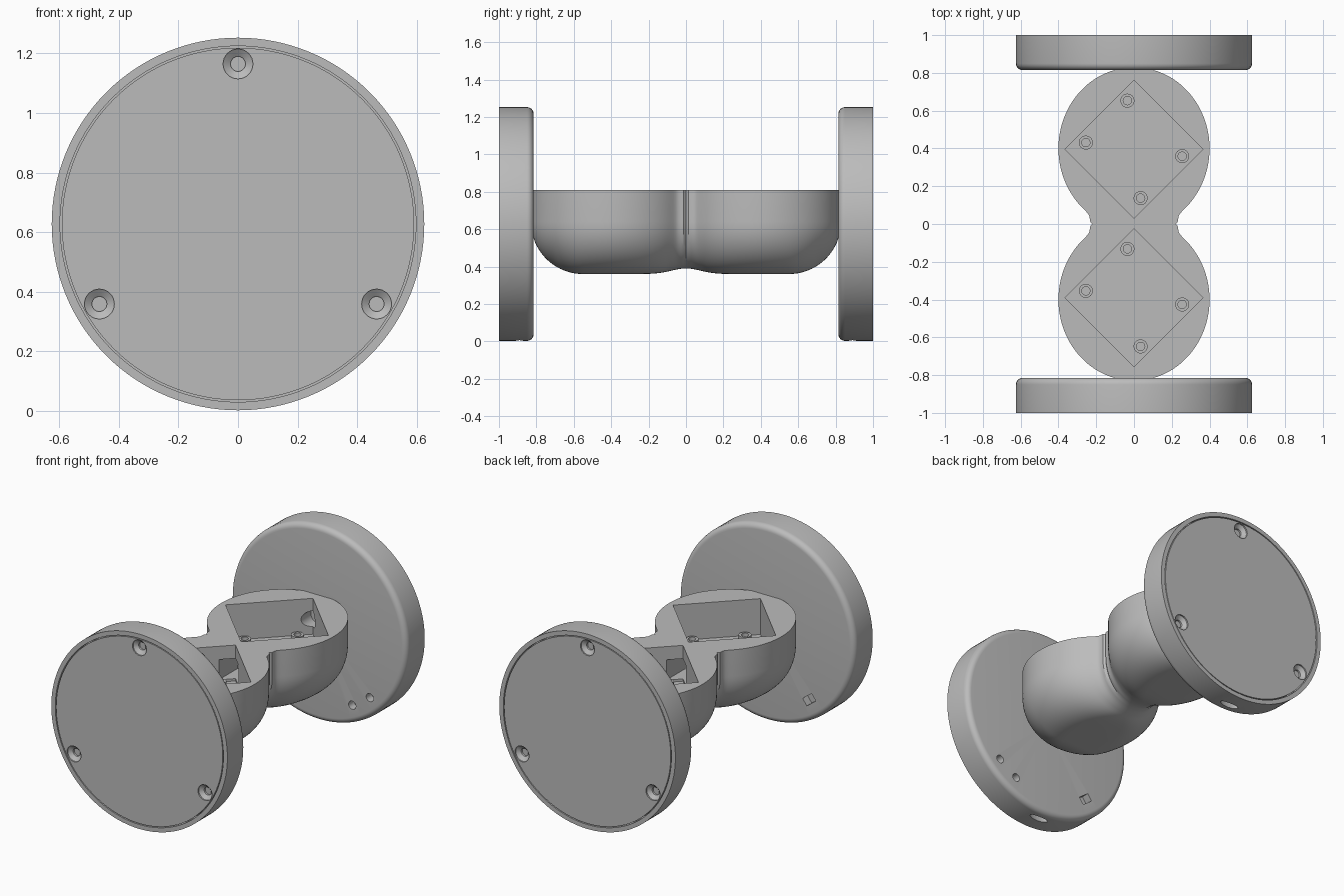
import bpy, bmesh
from math import sin, cos, pi, sqrt, exp, atan2, radians
from mathutils import Matrix, Vector

if "Cube" in bpy.data.objects:
    bpy.data.objects.remove(bpy.data.objects["Cube"], do_unlink=True)

grey = bpy.data.materials.new("plain grey")
grey.use_nodes = True
COLOR = (0.5, 0.5, 0.5, 1)
grey.diffuse_color = COLOR
grey.node_tree.nodes["Principled BSDF"].inputs["Base Color"].default_value = COLOR

AXLE = 0.6275      # height of the disc centres
TOP = 0.81         # flat top of the body
FLOOR = 0.58       # pocket floor
ROUND = 0.28       # bottom rounding of the body


def make(name, bm, matrix=Matrix()):
    bmesh.ops.remove_doubles(bm, verts=bm.verts, dist=1e-5)
    bmesh.ops.transform(bm, matrix=matrix, verts=bm.verts)
    bmesh.ops.recalc_face_normals(bm, faces=bm.faces)
    mesh = bpy.data.meshes.new(name)
    bm.to_mesh(mesh)
    bm.free()
    mesh.materials.append(grey)
    obj = bpy.data.objects.new(name, mesh)
    bpy.context.collection.objects.link(obj)
    return obj


def lathe(name, profile, matrix=Matrix(), steps=32):
    """Revolve (radius, height) points about z."""
    bm = bmesh.new()
    verts = [bm.verts.new((r, 0, h)) for r, h in profile]
    edges = [bm.edges.new(pair) for pair in zip(verts, verts[1:])]
    bmesh.ops.spin(bm, geom=verts + edges, cent=(0, 0, 0), axis=(0, 0, 1),
                   angle=2 * pi, steps=steps)
    return make(name, bm, matrix)


def rod(name, radius, low, high, matrix=Matrix()):
    return lathe(name, [(0, low), (radius, low), (radius, high), (0, high)], matrix)


def box(name, size, matrix):
    bm = bmesh.new()
    bmesh.ops.create_cube(bm, size=1)
    return make(name, bm, matrix @ Matrix.Diagonal((*size, 1)))


def activate(obj):
    bpy.ops.object.select_all(action="DESELECT")
    obj.select_set(True)
    bpy.context.view_layer.objects.active = obj


def cut(obj, cutters):
    activate(obj)
    for cutter in cutters:
        mod = obj.modifiers.new("cut", "BOOLEAN")
        mod.operation, mod.solver, mod.object = "DIFFERENCE", "EXACT", cutter
        bpy.ops.object.modifier_apply(modifier=mod.name)
        bpy.data.objects.remove(cutter, do_unlink=True)


def smooth(obj):
    activate(obj)
    bpy.ops.object.shade_smooth_by_angle(angle=radians(30))


def shift(x, y, z):
    return Matrix.Translation((x, y, z))


# Body: sections along y, flat on top and rounded below
def half_width(y):
    lobe = 0.4 * sqrt(1 - ((abs(y) - 0.4) / 0.43) ** 2)
    return sqrt(lobe ** 2 + (0.165 * exp(-(y / 0.05) ** 2)) ** 2)


def bottom(y):
    past = max(0, abs(y) - 0.83 + ROUND)
    return TOP - 0.17 - sqrt(ROUND ** 2 - past ** 2) + 0.03 * exp(-(y / 0.11) ** 2)


def section(y, steps=14):
    w, low, side = half_width(y), bottom(y), TOP - 0.17
    rx = min(ROUND, w - 0.001)
    right = [(w, TOP)]
    for i in range(steps + 1):
        a = pi / 2 * i / steps
        right.append((w - rx + rx * cos(a), side - (side - low) * sin(a)))
    return right + [(-x, z) for x, z in reversed(right)]


bm = bmesh.new()
STATIONS = 120
rings = []
for i in range(STATIONS + 1):
    y = 0.822 * (2 * i / STATIONS - 1)
    rings.append([bm.verts.new((x, y, z)) for x, z in section(y)])
for a, b in zip(rings, rings[1:]):
    for j in range(len(a)):
        k = (j + 1) % len(a)
        bm.faces.new((a[j], a[k], b[k], b[j]))
bm.faces.new(rings[0])
bm.faces.new(rings[-1])
body = make("body", bm)

# Diamond pockets, the passage between them and the cable hole at the back
pocket_centres = (-0.39, 0.395)
depth = TOP - FLOOR
cutters = [box("pocket_cutter", (0.516, 0.516, depth + 0.1),
               shift(0, y, FLOOR + (depth + 0.1) / 2) @ Matrix.Rotation(pi / 4, 4, "Z"))
           for y in pocket_centres]
cutters.append(box("passage_cutter", (0.14, 0.24, 0.13), shift(0, 0, 0.66)))
cutters.append(rod("cable_cutter", 0.05, 0.68, 0.81,
                   shift(0, 0, 0.68) @ Matrix.Rotation(-pi / 2, 4, "X")))
cut(body, cutters)
smooth(body)

# Hollow posts on the pocket floors
for y in pocket_centres:
    for x, dy in ((-0.035, 0.258), (-0.255, 0.036)):
        for s in (1, -1):
            post = lathe("mounting_post",
                         [(0.037, -0.005), (0.037, 0.03), (0.022, 0.03), (0.022, 0), (0, 0)],
                         shift(s * x, y + s * dy, FLOOR))
            smooth(post)

# End discs with recessed lids
EDGE = 0.035
arc = [(0.625 - EDGE + EDGE * sin(a), 0.815 + EDGE - EDGE * cos(a))
       for a in (pi / 2 * i / 6 for i in range(7))]
shell = [(0, 0.815)] + arc + [(0.625, 1), (0.597, 1), (0.597, 0.955), (0, 0.955)]
lid_profile = [(0, 0.95), (0.591, 0.95), (0.591, 0.999), (0, 0.999)]
screw_profile = [(0, 0.96), (0.025, 0.96), (0.025, 0.972), (0.05, 0.99),
                 (0.05, 1.01), (0, 1.01)]

for label, side in (("front", -1), ("back", 1)):
    turn = Matrix.Rotation(-side * pi / 2, 4, "X")
    disc = lathe(label + "_disc", shell, shift(0, 0, AXLE) @ turn, 128)

    # Two round holes, a small window and an underside slot
    holes = [rod("hole_cutter", 0.026, 0.78, 0.87, shift(x, 0, AXLE + dz) @ turn)
             for x, dz in ((0.24, -0.46), (0.365, -0.378))]
    wx, wz = -0.304, -0.408
    tilt = Matrix.Rotation(atan2(wx, wz), 4, "Y")
    holes.append(box("window_cutter", (0.08, 0.1, 0.05),
                     shift(wx, side * 0.815, AXLE + wz) @ tilt))
    stretch = Matrix.Diagonal((3, 1, 1, 1))
    holes.append(rod("slot_cutter", 0.022, -0.05, 0.05,
                     shift(0, side * 0.89, 0) @ stretch))
    cut(disc, holes)
    smooth(disc)

    lid = lathe(label + "_lid", lid_profile, shift(0, 0, AXLE) @ turn, 128)
    cut(lid, [lathe("screw_cutter", screw_profile,
                    shift(0.537 * cos(a), 0, AXLE + 0.537 * sin(a)) @ turn)
              for a in (pi / 2, pi * 7 / 6, pi * 11 / 6)])
    smooth(lid)
